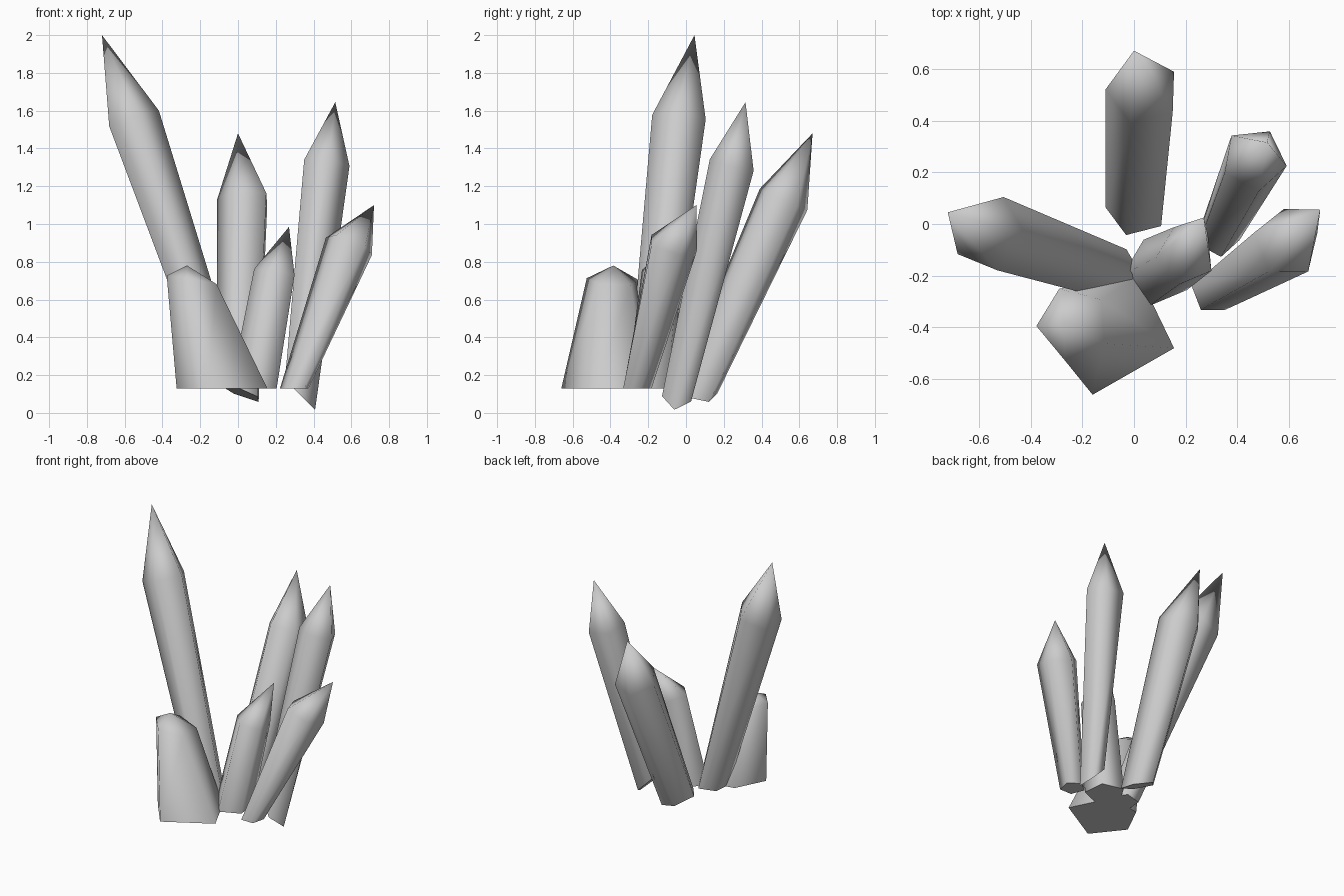
import bpy
import bmesh
from math import cos, sin, radians
from mathutils import Vector

SIDES = 5
FLOOR = 0.13

cube = bpy.data.objects.get("Cube")
if cube:
    bpy.data.objects.remove(cube, do_unlink=True)

# Single grey stone material
stone = bpy.data.materials.new("grey_stone")
stone.use_nodes = True
stone.diffuse_color = (0.6, 0.6, 0.6, 1)
stone.node_tree.nodes["Principled BSDF"].inputs["Base Color"].default_value = stone.diffuse_color


def ring(center, radius, phase, up):
    """Regular polygon around center, square to the direction up."""
    turn = Vector((0, 0, 1)).rotation_difference(up)
    points = []
    for i in range(SIDES):
        angle = radians(phase + 360 * i / SIDES)
        points.append(center + turn @ Vector((radius * cos(angle), radius * sin(angle), 0)))
    return points


def crystal(name, phase, base, base_radius, shoulder, radius, tip,
            slope=(0, 0), shoulder_up=None, foot=None):
    """Tapered prism with a pointed tip; slope tips the cut of the base plane."""
    base, shoulder = Vector(base), Vector(shoulder)
    axis = shoulder - base
    upper = ring(shoulder, radius, phase, Vector(shoulder_up) if shoulder_up else axis)
    if foot:
        lower = [Vector((x, y, base.z)) for x, y in foot]
    else:
        lower = ring(base, base_radius, phase, axis)
        for point in lower:
            offset = point - base
            point.z = base.z + slope[0] * offset.x + slope[1] * offset.y

    bm = bmesh.new()
    low = [bm.verts.new(p) for p in lower]
    high = [bm.verts.new(p) for p in upper]
    peak = bm.verts.new(tip)
    for i in range(SIDES):
        j = (i + 1) % SIDES
        bm.faces.new((low[i], low[j], high[j], high[i])).smooth = True
        bm.faces.new((high[i], high[j], peak)).smooth = True

    # Flat underside with a crisp rim
    cap = bm.faces.new(low[::-1])
    for edge in cap.edges:
        edge.smooth = False

    mesh = bpy.data.meshes.new(name)
    bm.to_mesh(mesh)
    bm.free()
    mesh.materials.append(stone)
    bpy.context.collection.objects.link(bpy.data.objects.new(name, mesh))


# Tall spike leaning to the right side
crystal("tall_crystal", phase=68,
        base=(-0.07, -0.2, FLOOR), base_radius=0.11,
        shoulder=(-0.56, -0.035, 1.55), radius=0.15, tip=(-0.72, 0.045, 2))

# Spike leaning to the back
crystal("back_crystal", phase=34,
        base=(0.01, 0.06, 0.11), base_radius=0.12, slope=(-0.4, -0.2),
        shoulder=(0.035, 0.515, 1.13), radius=0.145, tip=(0, 0.67, 1.48))

# Slim spike at the back left
crystal("back_left_crystal", phase=61,
        base=(0.325, -0.045, 0.1), base_radius=0.085, slope=(-1, 0),
        shoulder=(0.465, 0.25, 1.315), radius=0.128, tip=(0.515, 0.315, 1.645))

# Spike leaning out to the left
crystal("left_crystal", phase=20,
        base=(0.3, -0.265, FLOOR), base_radius=0.085,
        shoulder=(0.59, -0.075, 0.89), radius=0.137, tip=(0.72, 0.055, 1.1))

# Short spike in the middle
crystal("middle_crystal", phase=41,
        base=(0.09, -0.185, FLOOR), base_radius=0.135,
        shoulder=(0.2, -0.12, 0.74), radius=0.117, tip=(0.27, 0.025, 0.985))

# Stout stub at the front with a broad foot
crystal("front_stub", phase=40,
        base=(-0.08, -0.42, FLOOR), base_radius=0.25,
        shoulder=(-0.235, -0.385, 0.7), radius=0.145, tip=(-0.27, -0.385, 0.78),
        shoulder_up=(0.18, 0.05, 1),
        foot=[(0.02, -0.2), (-0.22, -0.24), (-0.325, -0.45), (-0.16, -0.66), (0.155, -0.48)])
